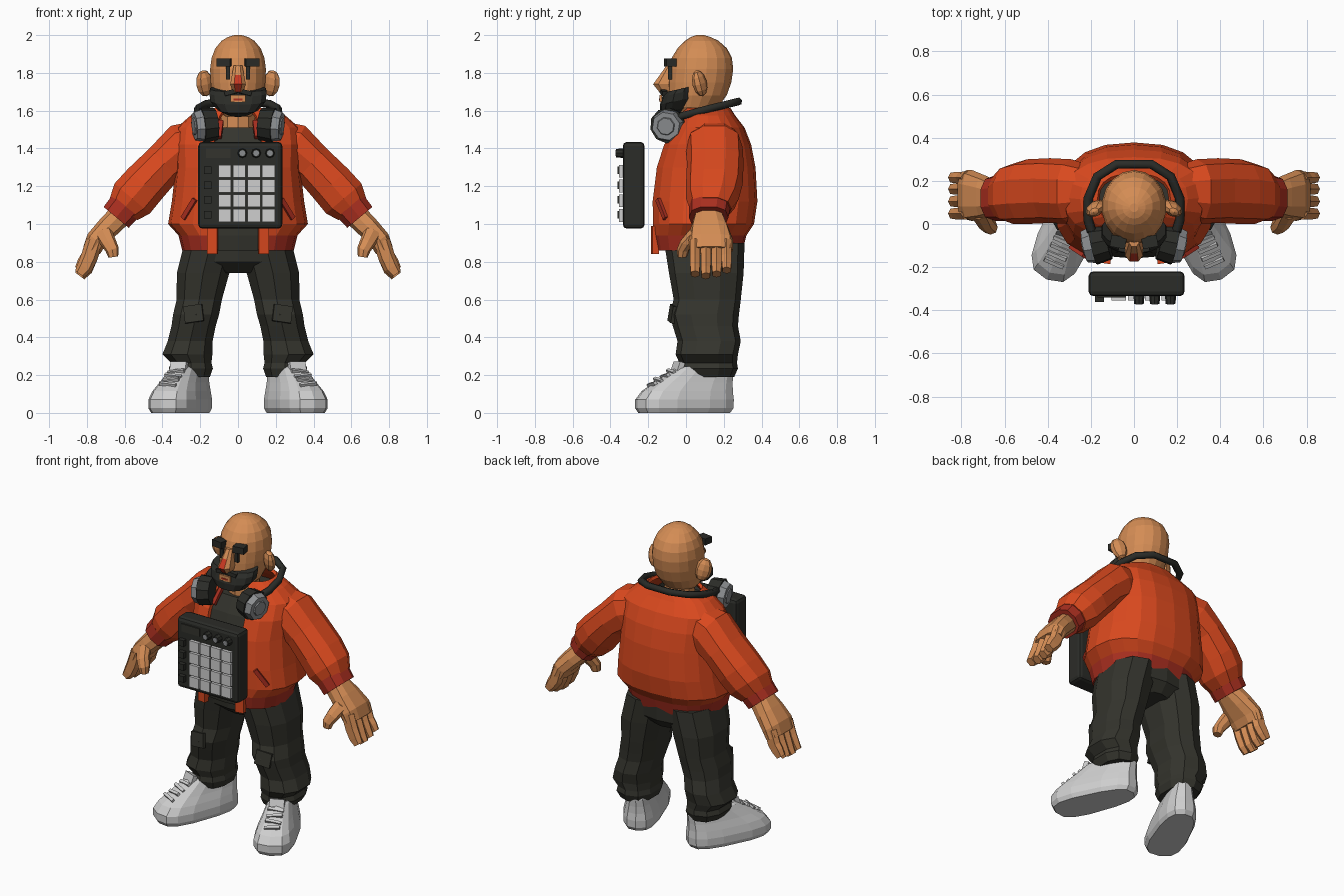
import bpy, bmesh, math
from mathutils import Vector, Matrix, Euler

if "Cube" in bpy.data.objects:
    bpy.data.objects.remove(bpy.data.objects["Cube"])


def material(name, r, g, b):
    m = bpy.data.materials.new(name)
    m.use_nodes = True
    m.diffuse_color = (r, g, b, 1)
    m.node_tree.nodes["Principled BSDF"].inputs["Base Color"].default_value = (r, g, b, 1)
    return m


SKIN = material("skin", .66, .265, .09)
ORANGE = material("orange_fabric", .70, .066, .013)
RED = material("dark_red_trim", .40, .028, .014)
NOSE_RED = material("nose_red", .58, .04, .015)
PANTS = material("charcoal_fabric", .034, .034, .026)
BLACK = material("black_plastic", .024, .025, .021)
WHITE = material("light_grey", .62, .62, .62)
GREY = material("mid_grey", .26, .27, .28)


def finish(name, bm, mats, pair=False, rule=None):
    """Turn a bmesh into one object, or a mirrored left and right pair."""
    bmesh.ops.recalc_face_normals(bm, faces=bm.faces)
    for f in bm.faces:
        f.material_index = rule(f.calc_center_median(), f.normal) if rule else 0
    mesh = bpy.data.meshes.new(name)
    bm.to_mesh(mesh)
    bm.free()
    for m in mats if isinstance(mats, list) else [mats]:
        mesh.materials.append(m)
    obj = bpy.data.objects.new(("left_" if pair else "") + name, mesh)
    bpy.context.collection.objects.link(obj)
    if pair:
        other = mesh.copy()
        other.transform(Matrix.Scale(-1, 4, (1, 0, 0)))
        other.flip_normals()
        bpy.context.collection.objects.link(bpy.data.objects.new("right_" + name, other))
    return obj


def loft(rings, n=10, p=1.0, phase=0, caps=True):
    """Skin a run of superellipse sections given as (centre, U, V)."""
    bm = bmesh.new()
    loops = []
    for c, u, v in rings:
        loop = []
        for i in range(n):
            t = 2 * math.pi * (i + phase) / n
            s, k = math.sin(t), math.cos(t)
            loop.append(bm.verts.new(c + u * math.copysign(abs(s) ** p, s)
                                     - v * math.copysign(abs(k) ** p, k)))
        loops.append(loop)
    for a, b in zip(loops, loops[1:]):
        for i in range(n):
            j = (i + 1) % n
            bm.faces.new((a[i], a[j], b[j], b[i]))
    if caps:
        bm.faces.new(loops[0])
        bm.faces.new(loops[-1])
    return bm


def level(z, rx, y0, y1, cx=0):
    return (Vector((cx, (y0 + y1) / 2, z)), Vector((rx, 0, 0)), Vector((0, (y1 - y0) / 2, 0)))


def limb(path):
    """Sections square to a path of (x, y, z, thickness, depth)."""
    rings = []
    for i, (x, y, z, a, b) in enumerate(path):
        q, r = path[max(i - 1, 0)], path[min(i + 1, len(path) - 1)]
        d = Vector((r[0] - q[0], 0, r[2] - q[2])).normalized()
        rings.append((Vector((x, y, z)), Vector((-d.z, 0, d.x)) * a, Vector((0, b, 0))))
    return rings


def box(name, loc, dims, mat, pair=False, rot=(0, 0, 0)):
    bm = bmesh.new()
    bmesh.ops.create_cube(bm, size=1, matrix=Matrix.LocRotScale(
        Vector(loc), Euler([math.radians(a) for a in rot]), Vector(dims)))
    return finish(name, bm, mat, pair)


def disc(name, loc, axis, r1, r2, depth, mat, n=10, pair=False):
    bm = bmesh.new()
    turn = Vector((0, 0, 1)).rotation_difference(Vector(axis)).to_matrix().to_4x4()
    bmesh.ops.create_cone(bm, cap_ends=True, segments=n, radius1=r1, radius2=r2, depth=depth,
                          matrix=Matrix.Translation(loc) @ turn)
    return finish(name, bm, mat, pair)


# Head, neck and ears
finish("head", loft([level(*r) for r in (
    (1.57, .07, -.06, .12), (1.62, .115, -.08, .17), (1.68, .138, -.095, .215),
    (1.75, .147, -.095, .24), (1.82, .15, -.09, .25), (1.88, .142, -.075, .243),
    (1.93, .122, -.045, .217), (1.97, .088, -.005, .172), (1.99, .054, .025, .13),
    (2.0, .02, .055, .095))], 18), SKIN)
finish("neck", loft([level(1.45, .1, -.03, .17), level(1.65, .09, -.03, .16)], 10), SKIN)
ear = bmesh.new()
bmesh.ops.create_uvsphere(ear, u_segments=8, v_segments=6, radius=1, matrix=Matrix.LocRotScale(
    Vector((.177, .072, 1.745)), Euler((.15, .25, -.5)), Vector((.05, .034, .072))))
finish("ear", ear, SKIN, True)

# Face details
finish("nose", loft([level(*r) for r in (
    (1.70, .03, -.145, -.06), (1.74, .044, -.178, -.06), (1.79, .034, -.14, -.06),
    (1.84, .024, -.105, -.05))], 8, .8, phase=.5), [SKIN, NOSE_RED],
    rule=lambda c, n: int(n.y < -.3 and abs(c.x) < .018 and c.z < 1.81))
box("eyebrow", (.073, -.083, 1.855), (.072, .055, .042), BLACK, True, (0, 0, 10))
box("eye", (.053, -.085, 1.80), (.022, .02, .07), BLACK, True)
beard = loft([level(*r) for r in (
    (1.575, .05, -.09, .0), (1.605, .108, -.135, .03), (1.65, .148, -.138, .05),
    (1.69, .155, -.125, .05), (1.71, .15, -.1, .05))], 14, .85)
slope = Matrix.Identity(4)
slope[2][1], slope[2][3] = .22, .012
beard.transform(slope)
finish("beard", beard, BLACK)
box("moustache", (.035, -.118, 1.698), (.07, .03, .024), BLACK, True, (0, 14, 12))
box("mouth_skin", (0, -.134, 1.664), (.08, .012, .036), SKIN)
box("lips", (0, -.138, 1.66), (.045, .009, .01), RED)

# Torso: open jacket over a shirt
torso = ((.86, .295, -.17, .30), (.94, .315, -.185, .32), (1.0, .37, -.185, .36),
         (1.12, .35, -.188, .378), (1.3, .33, -.165, .368), (1.42, .335, -.125, .345),
         (1.51, .325, -.065, .31), (1.575, .25, -.03, .26), (1.615, .17, -.01, .235))
jacket = loft([level(*r) for r in torso], 20, .82, caps=False)
gap = [f for f in jacket.faces if abs(f.calc_center_median().x) < .1 and f.calc_center_median().y < .06]
bmesh.ops.delete(jacket, geom=gap, context="FACES")
coat = finish("jacket", jacket, [ORANGE, RED], rule=lambda c, n: int(c.z < .93))
shell = coat.modifiers.new("thickness", "SOLIDIFY")
shell.thickness = .02
shell.offset = -1
shirt = []
for r in torso[:7]:
    c, u, v = level(*r)
    shirt.append((c, u * .9, v * .9))
finish("shirt", loft(shirt, 20, .82), PANTS)
box("jacket_front_tab", (.135, -.165, .915), (.055, .035, .15), ORANGE, True, (0, 0, 8))
box("collar_trim", (.095, -.075, 1.50), (.025, .02, .11), RED, True, (-38, 0, 10))
box("jacket_pocket", (.255, -.122, 1.08), (.026, .035, .125), RED, True, (0, -36, 33))

# Sleeves and cuffs
finish("sleeve", loft(limb([
    (.2, .15, 1.43, .125, .12), (.29, .15, 1.405, .138, .15), (.39, .155, 1.32, .117, .15),
    (.495, .15, 1.21, .125, .15), (.56, .14, 1.135, .128, .14), (.605, .13, 1.08, .098, .11)]),
    10, .85), ORANGE, True)
finish("cuff", loft(limb([(.595, .125, 1.095, .095, .11), (.645, .12, 1.035, .09, .105)]), 10, .8),
       RED, True)

# Hands
finish("palm", loft(limb([
    (.63, .12, 1.04, .065, .075), (.69, .125, .98, .062, .1), (.75, .132, .915, .058, .118),
    (.775, .135, .86, .05, .115)]), 10, .7), SKIN, True)
for name, y, drop in (("index_finger", .048, 0), ("middle_finger", .105, -.01),
                      ("ring_finger", .162, 0), ("little_finger", .215, .02)):
    finish(name, loft(limb([(.76, y, .91, .045, .031), (.787, y, .825, .045, .03),
                            (.812, y, .77 + drop, .042, .029),
                            (.838, y, .735 + drop, .03, .025)]), 6, .8, .5), SKIN, True)
finish("thumb", loft(limb([(.72, .07, .97, .05, .05), (.69, .01, .91, .042, .04),
                           (.666, -.015, .865, .036, .034), (.66, -.02, .825, .026, .025)]), 8, .85),
       SKIN, True)

# Trousers
finish("hips", loft([level(.74, .1, -.03, .25), level(.8, .25, -.1, .3),
                     level(.92, .27, -.115, .31), level(1.0, .25, -.1, .3)], 14, .85), PANTS)
finish("trouser_leg", loft([level(*r) for r in (
    (.9, .145, -.115, .31, .145), (.74, .145, -.09, .305, .185), (.6, .125, -.065, .29, .205),
    (.52, .127, -.088, .28, .222), (.46, .122, -.07, .275, .235), (.38, .124, -.045, .29, .253),
    (.31, .138, -.055, .275, .268), (.265, .112, -.035, .27, .248), (.235, .122, -.04, .275, .25),
    (.19, .1, -.02, .255, .245))], 10, .85), PANTS, True)
box("knee_patch", (.235, -.073, .525), (.1, .02, .09), PANTS, True, (-8, 8, 10))

# Shoes, turned outward, widest near the toe
turn = Matrix.Translation((.295, 0, 0)) @ Matrix.Rotation(math.radians(23), 4, "Z")
shoe = loft([level(*r) for r in (
    (0, .105, -.265, .25), (.025, .118, -.28, .268), (.07, .118, -.28, .27),
    (.115, .107, -.245, .265), (.16, .092, -.18, .265), (.205, .08, -.11, .268),
    (.235, .072, -.065, .255), (.245, .06, -.05, .235))], 14, .7)
for v in shoe.verts:
    v.co.x *= 1 - .5 * v.co.y
shoe.transform(turn)
finish("shoe", shoe, WHITE, True)
for i in range(4):
    place = turn @ Vector((0, -.085 - .037 * i, .218 - .022 * i))
    box("lace_%d" % (i + 1), place, (.095, .018, .018), WHITE, True, (30, 7 * (-1) ** i, 23))
box("shoe_tongue", turn @ Vector((0, -.05, .235)), (.09, .03, .07), WHITE, True, (-20, 0, 23))

# Headphones around the neck
out = Vector((1, -.22, -.1)).normalized()
hub = Vector((.155, -.09, 1.525))
disc("ear_cushion", hub, out, .085, .095, .075, BLACK, pair=True)
disc("ear_cup", hub + out * .055, out, .088, .076, .045, GREY, 8, True)
disc("ear_cup_plate", hub + out * .08, out, .05, .045, .008, GREY, 8, True)
band = bpy.data.curves.new("headband", "CURVE")
band.dimensions = "3D"
band.bevel_depth = .022
band.bevel_resolution = 1
band.use_fill_caps = True
half = [(.185, -.07, 1.56), (.213, .02, 1.583), (.212, .12, 1.61), (.17, .22, 1.634), (.08, .277, 1.648)]
points = half + [(-x, y, z) for x, y, z in reversed(half)]
line = band.splines.new("POLY")
line.points.add(len(points) - 1)
for p, co in zip(line.points, points):
    p.co = (*co, 1)
band.materials.append(BLACK)
bpy.context.collection.objects.link(bpy.data.objects.new("headband", band))

# Drum pad unit floating before the chest
unit = box("pad_unit", (.012, -.277, 1.205), (.445, .115, .46), BLACK)
edge = unit.modifiers.new("rounded_edges", "BEVEL")
edge.width = .022
edge.segments = 2
box("unit_screen", (-.105, -.336, 1.375), (.13, .009, .05), PANTS)
for row in range(4):
    z = 1.045 + row * .078
    box("side_button_%d" % (row + 1), (-.16, -.345, z + .005), (.04, .035, .04), BLACK)
    for col in range(4):
        box("pad_%d_%d" % (row + 1, col + 1), (-.07 + col * .077, -.342, z), (.068, .025, .068), WHITE)
for i in range(3):
    x = .023 + i * .073
    disc("knob_%d" % (i + 1), (x, -.35, 1.375), (0, -1, 0), .026, .022, .04, BLACK, 8)
    disc("knob_cap_%d" % (i + 1), (x, -.371, 1.375), (0, -1, 0), .016, .016, .006, GREY, 8)
